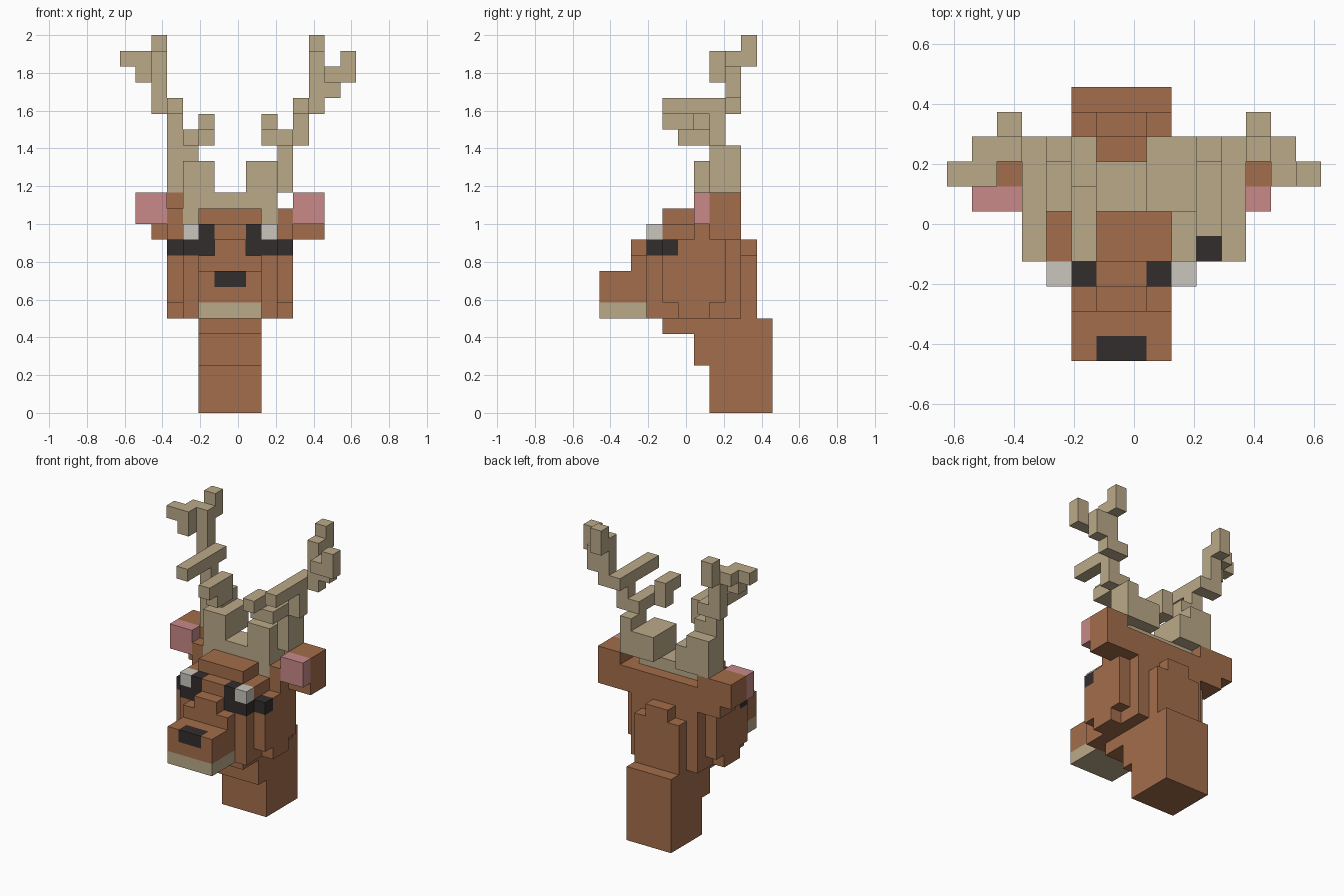
import bpy
import bmesh
from itertools import product
from mathutils import Vector

UNIT = 1 / 12                       # edge of one cube
ORIGIN = Vector((-0.5, -5.5, 0))    # shifts the cube grid to the centre

if "Cube" in bpy.data.objects:
    bpy.data.objects.remove(bpy.data.objects["Cube"])


def make_material(name, color):
    mat = bpy.data.materials.new(name)
    mat.use_nodes = True
    rgba = (*color, 1)
    mat.diffuse_color = rgba
    mat.node_tree.nodes["Principled BSDF"].inputs["Base Color"].default_value = rgba
    return mat


brown = make_material("brown_fur", (0.37, 0.155, 0.07))
tan = make_material("tan_antler", (0.5, 0.4, 0.25))
pink = make_material("pink_inner_ear", (0.58, 0.25, 0.25))
dark = make_material("dark_eye", (0.034, 0.026, 0.027))
white = make_material("eye_white", (0.58, 0.565, 0.515))

cells = {}    # grid cell -> (part name, material)


def box(part, mat, x, y, z, mirror=False):
    """Fill a block of cubes; later blocks replace earlier ones."""
    for i, j, k in product(range(*x), range(*y), range(*z)):
        cells[i, j, k] = (part, mat)
        if mirror:
            cells[-1 - i, j, k] = (part, mat)


# Neck, stepping forward towards the jaw
box("neck", brown, x=(-2, 2), y=(7, 11), z=(0, 6))
box("neck", brown, x=(-2, 2), y=(6, 7), z=(3, 6))
box("neck", brown, x=(-2, 2), y=(4, 6), z=(5, 6))

# Skull, cheeks and back of the head
box("head", brown, x=(-3, 3), y=(3, 9), z=(6, 11))
box("head", brown, x=(-3, 3), y=(4, 9), z=(11, 12))
box("head", brown, x=(-1, 1), y=(3, 4), z=(11, 12))
box("head", brown, x=(-2, 2), y=(4, 6), z=(12, 13))
box("head", brown, x=(-3, 3), y=(8, 9), z=(12, 13))
box("head", brown, x=(-2, 2), y=(9, 10), z=(6, 10))
box("head", brown, x=(-1, 1), y=(9, 10), z=(10, 11))
box("cheek", brown, x=(3, 4), y=(4, 8), z=(7, 11), mirror=True)
box("cheek", brown, x=(3, 4), y=(5, 7), z=(6, 7), mirror=True)

# Snout with pale chin, nose bridge and nose
box("snout", brown, x=(-2, 2), y=(0, 3), z=(7, 9))
box("snout", brown, x=(-2, 2), y=(2, 3), z=(9, 10))
box("snout", brown, x=(-1, 1), y=(2, 3), z=(10, 11))
box("chin", tan, x=(-2, 2), y=(0, 3), z=(6, 7))
box("nose", dark, x=(-1, 1), y=(0, 1), z=(8, 9))

# Eyes
box("eyes", dark, x=(1, 3), y=(3, 4), z=(10, 11), mirror=True)
box("eyes", dark, x=(1, 2), y=(3, 4), z=(11, 12), mirror=True)
box("eyes", dark, x=(3, 4), y=(4, 5), z=(10, 11), mirror=True)
box("eye_whites", white, x=(2, 3), y=(3, 4), z=(11, 12), mirror=True)

# Ears
box("ears", brown, x=(3, 4), y=(6, 9), z=(11, 13), mirror=True)
box("ears", brown, x=(4, 6), y=(7, 9), z=(12, 14), mirror=True)
box("ears", brown, x=(4, 6), y=(7, 9), z=(11, 12))
box("ears", brown, x=(-5, -4), y=(7, 9), z=(11, 12))
box("ears", brown, x=(-4, -3), y=(7, 9), z=(13, 14))
box("inner_ears", pink, x=(4, 6), y=(6, 7), z=(12, 14), mirror=True)

# Antler base across the crown
box("antler_base", tan, x=(-3, 3), y=(6, 8), z=(12, 14))


def antler(part, side, trunk, fork, tine, beam, hook):
    """One antler; the arguments are the x ranges of its pieces."""
    box(part, tan, x=trunk, y=(6, 9), z=(14, 16))
    box(part, tan, x=side, y=(7, 9), z=(14, 17))
    box(part, tan, x=hook, y=(4, 6), z=(18, 19))
    box(part, tan, x=hook, y=(5, 6), z=(17, 18))
    box(part, tan, x=fork, y=(5, 8), z=(17, 18))
    box(part, tan, x=tine, y=(7, 8), z=(17, 19))
    box(part, tan, x=tine, y=(4, 9), z=(19, 20))
    box(part, tan, x=beam, y=(8, 9), z=(19, 23))
    box(part, tan, x=beam, y=(9, 10), z=(22, 24))


antler("left_antler", side=(3, 4), trunk=(1, 3), fork=(3, 4),
       tine=(4, 5), beam=(5, 6), hook=(2, 3))
box("left_antler", tan, x=(6, 7), y=(8, 9), z=(20, 22))
box("left_antler", tan, x=(6, 7), y=(7, 8), z=(21, 22))
box("left_antler", tan, x=(7, 8), y=(7, 8), z=(21, 23))

antler("right_antler", side=(-4, -2), trunk=(-3, -1), fork=(-3, -2),
       tine=(-4, -3), beam=(-5, -4), hook=(-2, -1))
for j in (5,):    # this fork starts one cube further back
    del cells[-3, j, 17]
box("right_antler", tan, x=(-2, -1), y=(6, 7), z=(17, 19))
box("right_antler", tan, x=(-6, -5), y=(8, 9), z=(22, 23))
box("right_antler", tan, x=(-6, -5), y=(7, 8), z=(21, 23))
box("right_antler", tan, x=(-7, -6), y=(7, 8), z=(22, 23))


def build(part):
    """Skin the cubes of one part, leaving out faces hidden by neighbours."""
    bm = bmesh.new()
    verts = {}
    mat = None
    for cell, (name, cell_mat) in cells.items():
        if name != part:
            continue
        mat = cell_mat
        for axis, step in product(range(3), (-1, 1)):
            near = list(cell)
            near[axis] += step
            if tuple(near) in cells:
                continue
            u, v = (axis + 1) % 3, (axis + 2) % 3
            ring = []
            for a, b in ((0, 0), (1, 0), (1, 1), (0, 1))[::step]:
                p = list(cell)
                p[axis] += step > 0
                p[u] += a
                p[v] += b
                key = tuple(p)
                if key not in verts:
                    verts[key] = bm.verts.new((Vector(key) + ORIGIN) * UNIT)
                ring.append(verts[key])
            bm.faces.new(ring)
    # Merge the flat squares into clean panels
    bmesh.ops.dissolve_limit(bm, angle_limit=0.01, verts=bm.verts, edges=bm.edges)
    mesh = bpy.data.meshes.new(part)
    bm.to_mesh(mesh)
    bm.free()
    mesh.materials.append(mat)
    bpy.context.collection.objects.link(bpy.data.objects.new(part, mesh))


for part in dict.fromkeys(name for name, mat in cells.values()):
    build(part)
